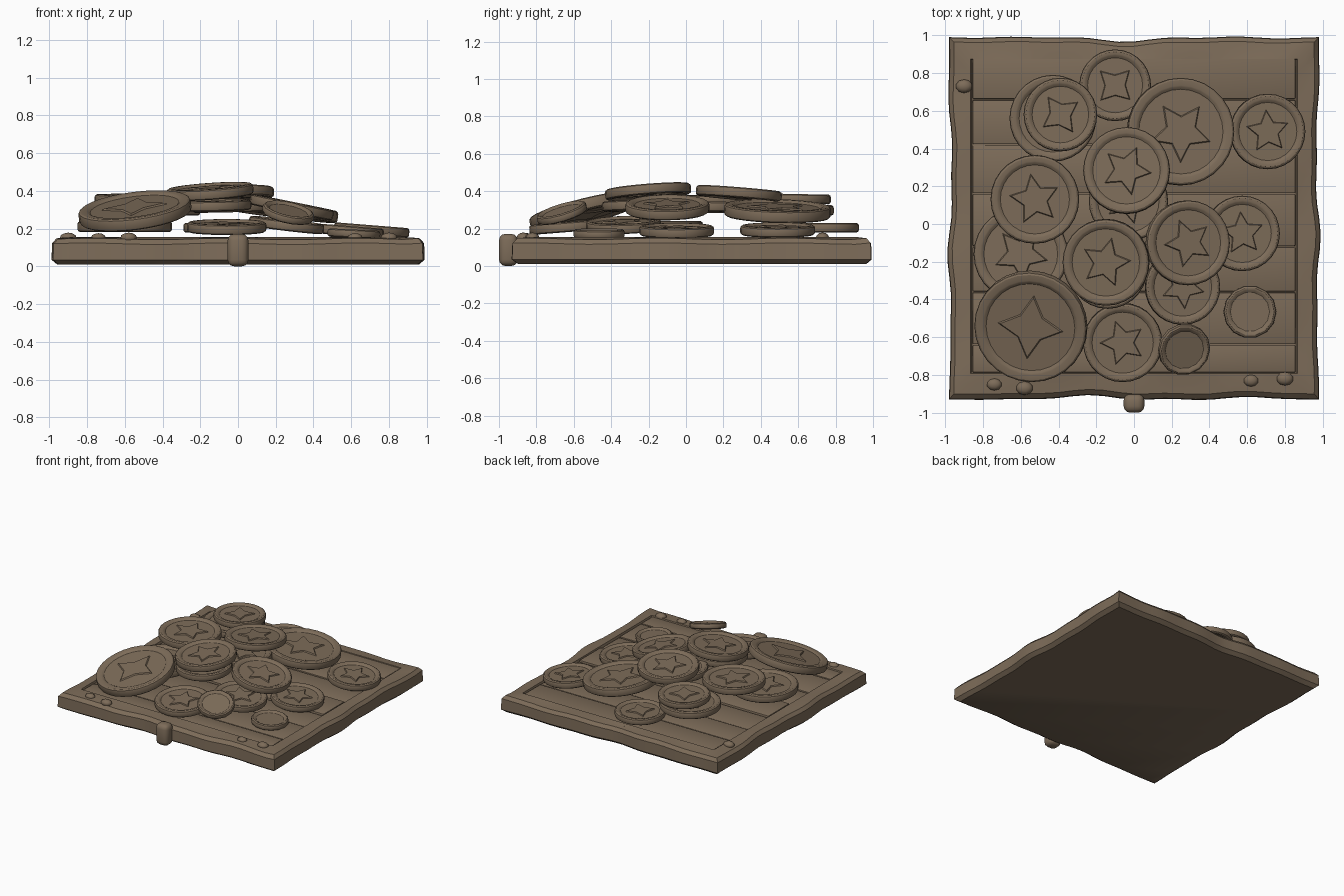
import bpy, bmesh, math, random
from mathutils import Vector, Matrix

if "Cube" in bpy.data.objects:
    bpy.data.objects.remove(bpy.data.objects["Cube"])

random.seed(4)
brown = bpy.data.materials.new("dull_brown")
brown.diffuse_color = (0.205, 0.15, 0.10, 1)
brown.use_nodes = True
brown.node_tree.nodes["Principled BSDF"].inputs["Base Color"].default_value = brown.diffuse_color


def finish(bm, name, angle=35):
    bmesh.ops.recalc_face_normals(bm, faces=bm.faces)
    me = bpy.data.meshes.new(name)
    bm.to_mesh(me)
    bm.free()
    me.materials.append(brown)
    ob = bpy.data.objects.new(name, me)
    bpy.context.collection.objects.link(ob)
    bpy.ops.object.select_all(action='DESELECT')
    ob.select_set(True)
    bpy.context.view_layer.objects.active = ob
    bpy.ops.object.shade_smooth_by_angle(angle=math.radians(angle))
    return ob


def bridge(bm, rings):
    for a, b in zip(rings, rings[1:]):
        n = len(a)
        for i in range(n):
            bm.faces.new((a[i], a[(i + 1) % n], b[(i + 1) % n], b[i]))


def box(name, lo, hi, bevel, segs=2):
    bm = bmesh.new()
    bmesh.ops.create_cube(bm, size=1)
    for v in bm.verts:
        v.co = Vector([(l + h) / 2 + c * (h - l) for l, h, c in zip(lo, hi, v.co)])
    bmesh.ops.bevel(bm, geom=bm.edges[:], offset=bevel, segments=segs, affect='EDGES', profile=0.5)
    return finish(bm, name)


# Slab with worn, wavy sides and a raised border
def slab():
    bm = bmesh.new()
    n = 24
    corners = [(-1, -1), (1, -1), (1, 1), (-1, 1)]
    unit = []
    for k in range(4):
        a, b = Vector(corners[k]), Vector(corners[(k + 1) % 4])
        unit += [(a.lerp(b, i / n), i / n, k) for i in range(n)]
    rings = []
    # inset from the edge, height, amount of wave
    for inset, z, wave in ((0.03, 0.01, 1), (0.0, 0.035, 1), (0.003, 0.12, 1), (0.025, 0.145, 1),
                           (0.07, 0.15, .5), (0.115, 0.155, 0), (0.122, 0.13, 0)):
        ring = []
        for u, t, k in unit:
            w = wave * 0.011 * (math.sin(t * 13 + k * 2.1) + 0.6 * math.sin(t * 29 + k)) * math.sin(math.pi * t)
            w -= wave * 0.008 * math.sin(math.pi * t)
            front = 0.025 * inset / 0.12 if u.y < -0.99 else 0
            x, y = u.x * (0.98 - inset), u.y * (0.96 - inset) + 0.03 + front
            if k % 2 == 0:
                y += w * (1 if k == 2 else -1)
            else:
                x += w * (1 if k == 1 else -1)
            zz = z + (0.004 * math.sin(t * 17 + k) if 0.1 < z < 0.152 else 0)
            ring.append(bm.verts.new((x, y, zz)))
        rings.append(ring)
    bridge(bm, rings)
    bm.faces.new(rings[0])
    bm.faces.new(rings[-1])
    finish(bm, "slab")


slab()

# Planks set inside the border
cuts = [-0.79, -0.64, -0.36, -0.12, 0.16, 0.42, 0.66, 0.91]
for i, (a, b) in enumerate(zip(cuts, cuts[1:])):
    top = 0.143 + 0.006 * (i % 3 == 0) + 0.004 * (i % 2)
    box("plank_%d" % (i + 1), (-0.855, a + 0.003, 0.11), (0.855, b - 0.003, top), 0.006)

# Clasp knob on the front edge
box("front_knob", (-0.055, -1.0, 0.0), (0.055, -0.9, 0.172), 0.035, 3)


# Small lumps on the border
def lump(x, y, r):
    bm = bmesh.new()
    bmesh.ops.create_icosphere(bm, subdivisions=2, radius=r)
    for v in bm.verts:
        v.co = Vector((v.co.x + x, v.co.y * 0.8 + y, v.co.z * 0.6 + 0.152))
    finish(bm, "border_lump", 60)


for x, y, r in ((-0.74, -0.85, .04), (-0.58, -0.87, .045), (0.62, -0.83, .04),
                (0.8, -0.82, .045), (-0.9, 0.73, .045)):
    lump(x, y, r)


# Coin: turned rim with sunken faces and a star in relief on both sides
def coin(name, x, y, r, top, sx=0, sy=0, points=5):
    bm = bmesh.new()
    n = 28 if r > 0.15 else 14
    t = 0.026 + 0.13 * r
    h = t / 2
    d = 0.012
    rim = 0.83 * r
    half = [(rim - 0.012, h - d), (rim, h - 0.003), (rim + 0.008, h),
            (r - 0.012, h), (r - 0.003, h - 0.006), (r, h - 0.014)]
    prof = half + [(a, -b) for a, b in reversed(half)]
    rings = [[bm.verts.new((a * math.cos(2 * math.pi * i / n), a * math.sin(2 * math.pi * i / n), b))
              for i in range(n)] for a, b in prof]
    bridge(bm, rings)
    bm.faces.new(rings[0])
    bm.faces.new(rings[-1])
    # star emblem
    turn = random.uniform(0, 6)
    if r > 0.15:
        for s in (1, -1):
            star = []
            for scale, z in ((1.0, h - d - 0.003), (0.9, h - 0.004)):
                ring = []
                for i in range(points * 2):
                    q = r * scale * (0.6 if i % 2 == 0 else 0.3)
                    a = turn + math.pi * i / points
                    ring.append(bm.verts.new((q * math.cos(a), q * math.sin(a), s * z)))
                star.append(ring)
            bridge(bm, star)
            bm.faces.new(star[0])
            bm.faces.new(star[1])
    # tilt so the face follows the given slopes
    normal = Vector((-sx, -sy, 1)).normalized()
    rot = Vector((0, 0, 1)).rotation_difference(normal).to_matrix().to_4x4()
    place = Matrix.Translation(Vector((x, y, top)) - normal * h) @ rot
    bmesh.ops.transform(bm, matrix=place, verts=bm.verts)
    finish(bm, name, 30)


# x, y, radius, height of face centre, slope in x, slope in y, star points
coins = [
    (-0.43, 0.56, 0.23, 0.325, 0, 0, 5),
    (-0.39, 0.58, 0.195, 0.385, 0, -0.02, 4),
    (-0.10, 0.735, 0.19, 0.23, 0, 0, 4),
    (0.25, 0.49, 0.285, 0.325, -0.12, -0.03, 5),
    (0.71, 0.49, 0.20, 0.218, -0.08, 0, 5),
    (-0.04, 0.285, 0.23, 0.415, 0.03, -0.08, 5),
    (-0.525, 0.13, 0.235, 0.38, -0.01, 0.02, 5),
    (-0.60, -0.16, 0.25, 0.24, 0, 0, 5),
    (-0.55, -0.55, 0.30, 0.325, 0.13, 0.25, 4),
    (-0.15, -0.205, 0.23, 0.425, 0.07, 0.08, 5),
    (0.29, -0.10, 0.225, 0.34, -0.20, 0.01, 5),
    (0.575, -0.05, 0.20, 0.215, -0.08, 0, 5),
    (0.26, -0.335, 0.20, 0.245, -0.12, 0.03, 5),
    (-0.06, -0.63, 0.21, 0.235, 0, 0.08, 5),
    (0.27, -0.67, 0.14, 0.305, -0.22, 0.30, 5),
    (0.615, -0.465, 0.14, 0.195, -0.05, 0, 5),
    (-0.03, 0.12, 0.21, 0.34, 0.02, 0, 5),
    (-0.14, -0.24, 0.21, 0.35, 0.02, 0.03, 5),
]
for i, c in enumerate(coins):
    coin("coin_%d" % (i + 1), *c)
